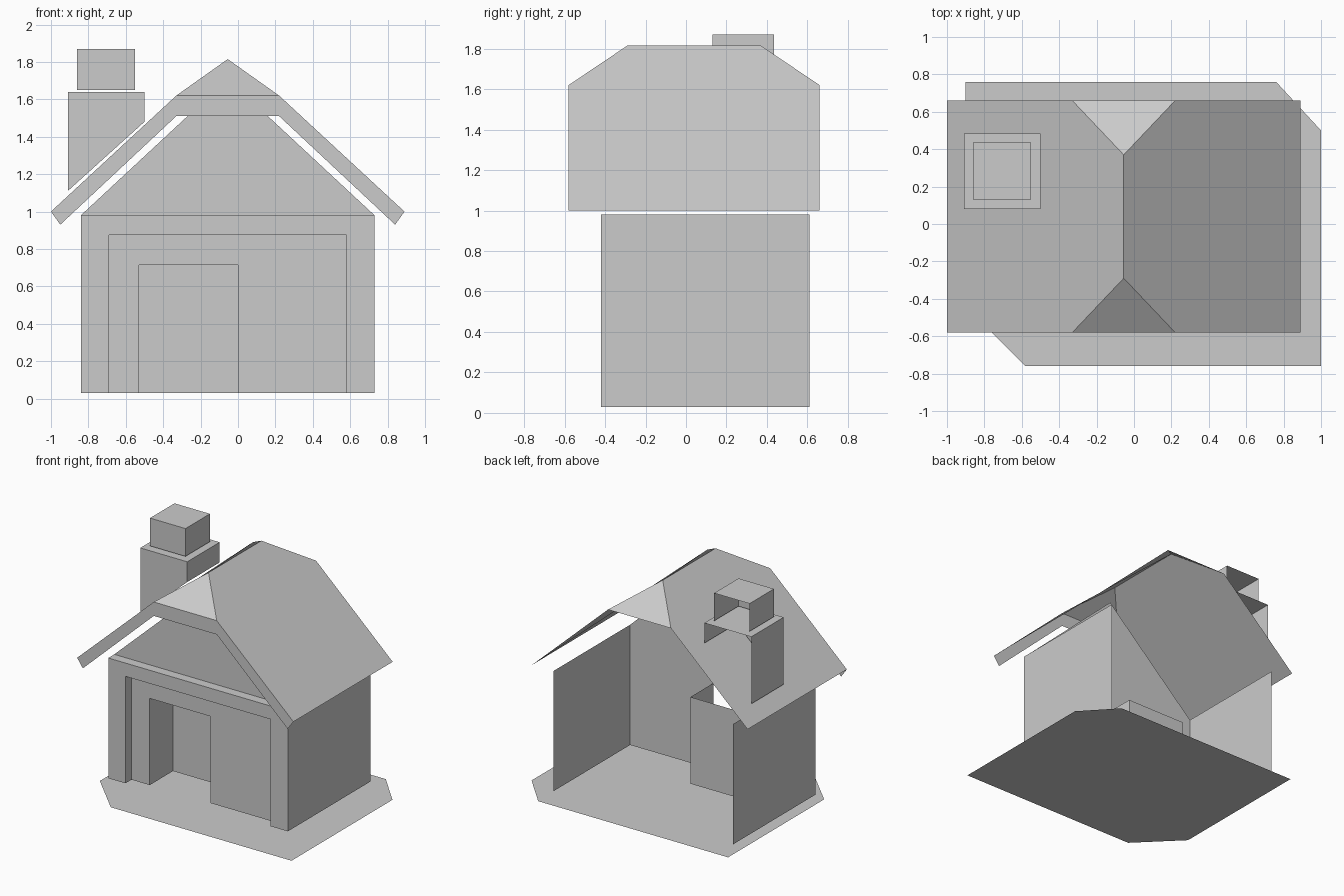
import bpy
import bmesh

if "Cube" in bpy.data.objects:
    bpy.data.objects.remove(bpy.data.objects["Cube"])

grey = bpy.data.materials.new("plain grey")
grey.diffuse_color = (0.6, 0.6, 0.6, 1)
grey.use_nodes = True
grey.node_tree.nodes["Principled BSDF"].inputs["Base Color"].default_value = grey.diffuse_color


def finish(name, bm):
    bmesh.ops.remove_doubles(bm, verts=bm.verts, dist=1e-5)
    me = bpy.data.meshes.new(name)
    bm.to_mesh(me)
    bm.free()
    me.materials.append(grey)
    ob = bpy.data.objects.new(name, me)
    bpy.context.collection.objects.link(ob)
    return ob


def sheet(name, *polys):
    """Thin surface made of flat polygons."""
    bm = bmesh.new()
    for poly in polys:
        bm.faces.new([bm.verts.new(p) for p in poly])
    return finish(name, bm)


def front_panel(name, outline, y):
    """Flat panel facing the front, outline given in x, z."""
    return sheet(name, [(x, y, z) for x, z in outline])


def shell(name, outline, y0, y1, skip=()):
    """Front face at y0 pushed back to y1, open at the back; skip drops side edges."""
    polys = [[(x, y0, z) for x, z in outline]]
    n = len(outline)
    for i in range(n):
        if i in skip:
            continue
        (xa, za), (xb, zb) = outline[i], outline[(i + 1) % n]
        polys.append([(xa, y0, za), (xa, y1, za), (xb, y1, zb), (xb, y0, zb)])
    return sheet(name, *polys)


def rect(x0, x1, z0, z1):
    return [(x0, z0), (x1, z0), (x1, z1), (x0, z1)]


MID = -0.055                  # centre line of the house
L, R = -0.84, 0.73            # wall planes
FLOOR, EAVE = 0.03, 0.98
FRONT, WALL, BACK = -0.42, -0.345, 0.61

# ground slab with two clipped corners
sheet("ground_plate", [(-0.9, -0.44, 0), (-0.58, -0.76, 0), (1, -0.76, 0),
                       (1, 0.5, 0), (0.76, 0.76, 0), (-0.9, 0.76, 0)])

# front wall with gable and door opening
front_panel("front_wall", [(L, FLOOR), (-0.53, FLOOR), (-0.53, 0.715), (0, 0.715), (0, FLOOR),
                           (R, FLOOR), (R, EAVE), (MID, 1.71), (L, EAVE)], WALL)

# side walls
for name, x in (("left_wall", L), ("right_wall", R)):
    pts = [(x, WALL, FLOOR), (x, BACK, FLOOR), (x, BACK, EAVE), (x, WALL, EAVE)]
    sheet(name, pts if x > 0 else pts[::-1])

# raised frame around the front
shell("front_frame", [(L, FLOOR), (-0.69, FLOOR), (-0.69, 0.875), (0.58, 0.875),
                      (0.58, FLOOR), (R, FLOOR), (R, EAVE), (L, EAVE)], FRONT, WALL)

# recessed door with its two jambs
DOOR = -0.055
front_panel("door", rect(-0.53, 0, FLOOR, 0.715), DOOR)
for name, x in (("left_jamb", -0.53), ("right_jamb", 0.0)):
    pts = [(x, WALL, FLOOR), (x, DOOR, FLOOR), (x, DOOR, 0.715), (x, WALL, 0.715)]
    sheet(name, pts if x < 0 else pts[::-1])

# window panes
front_panel("front_window", rect(0.08, 0.5, 0.32, 0.74), WALL - 0.004)
front_panel("gable_window", rect(-0.21, 0.105, 1.085, 1.32), WALL - 0.004)

# roof: two slopes and two clipped ends
Y0, Y1, A, B = -0.58, 0.66, -0.29, 0.37
HIP, RIDGE, W, H = 1.62, 1.815, 0.945, 0.275


def slope(s):
    pts = [(MID + s * W, Y0, 1.0), (MID + s * W, Y1, 1.0), (MID + s * H, Y1, HIP),
           (MID, B, RIDGE), (MID, A, RIDGE), (MID + s * H, Y0, HIP)]
    return pts if s > 0 else pts[::-1]


sheet("roof", slope(1), slope(-1),
      [(MID - H, Y0, HIP), (MID + H, Y0, HIP), (MID, A, RIDGE)],
      [(MID + H, Y1, HIP), (MID - H, Y1, HIP), (MID, B, RIDGE)])

# board along the front edge of the roof
outer = [(-W, 1.0), (-H, HIP), (H, HIP), (W, 1.0)]
inner = [(-0.895, 0.93), (-H, 1.51), (H, 1.51), (0.895, 0.93)]
sheet("roof_front_board", *[[(MID + x, Y0, z) for x, z in
                             (inner[i], inner[i + 1], outer[i + 1], outer[i])] for i in range(3)])

# chimney, open at the back and underneath
shell("chimney_stack", [(-0.91, 1.11), (-0.5, 1.48), (-0.5, 1.64), (-0.91, 1.64)],
      0.08, 0.485, skip=(0,))
shell("chimney_top", rect(-0.86, -0.55, 1.65, 1.87), 0.13, 0.435, skip=(0,))
